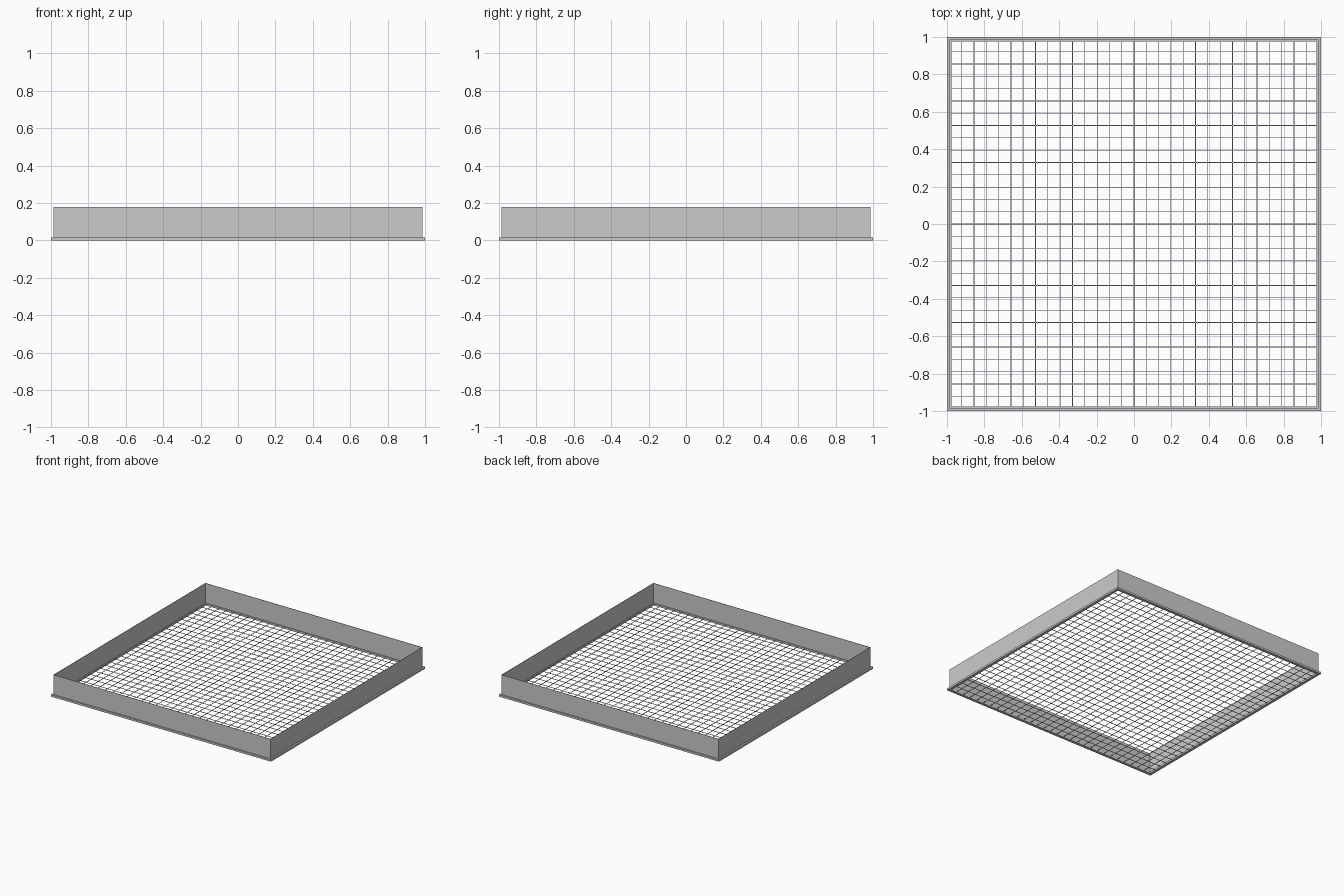
import bpy, bmesh

if "Cube" in bpy.data.objects:
    bpy.data.objects.remove(bpy.data.objects["Cube"])

def make_object(name, bm):
    mesh = bpy.data.meshes.new(name)
    bm.to_mesh(mesh)
    bm.free()
    obj = bpy.data.objects.new(name, mesh)
    bpy.context.collection.objects.link(obj)
    return obj

def square_ring(name, outer, inner, z0, z1):
    """Mitred square frame made from a rectangular cross-section."""
    bm = bmesh.new()
    section = [(outer, z0), (outer, z1), (inner, z1), (inner, z0)]
    corners = [(-1, -1), (1, -1), (1, 1), (-1, 1)]
    loops = [[bm.verts.new((sx * r, sy * r, z)) for r, z in section]
             for sx, sy in corners]
    for i in range(4):
        a, b = loops[i], loops[(i + 1) % 4]
        for j in range(4):
            k = (j + 1) % 4
            bm.faces.new((a[j], b[j], b[k], a[k]))
    bmesh.ops.recalc_face_normals(bm, faces=bm.faces)
    return make_object(name, bm)

def add_box(bm, x, y, z, sx, sy, sz):
    verts = bmesh.ops.create_cube(bm, size=1)["verts"]
    bmesh.ops.scale(bm, vec=(sx, sy, sz), verts=verts)
    bmesh.ops.translate(bm, vec=(x, y, z), verts=verts)

# Face flange and the thin upright collar behind it
square_ring("flange", 1.0, 0.977, 0.0, 0.016)
square_ring("collar", 0.987, 0.984, 0.016, 0.178)

# Fine square grid of thin bars set in the flange
pitch, width, height = 0.0658, 0.0035, 0.0035
for name, along_x in (("grid_bars_across", True), ("grid_bars_deep", False)):
    bm = bmesh.new()
    for i in range(-14, 15):
        p = i * pitch
        if along_x:
            add_box(bm, 0, p, 0.008, 1.956, width, height)
        else:
            add_box(bm, p, 0, 0.008, width, 1.956, height)
    make_object(name, bm)
